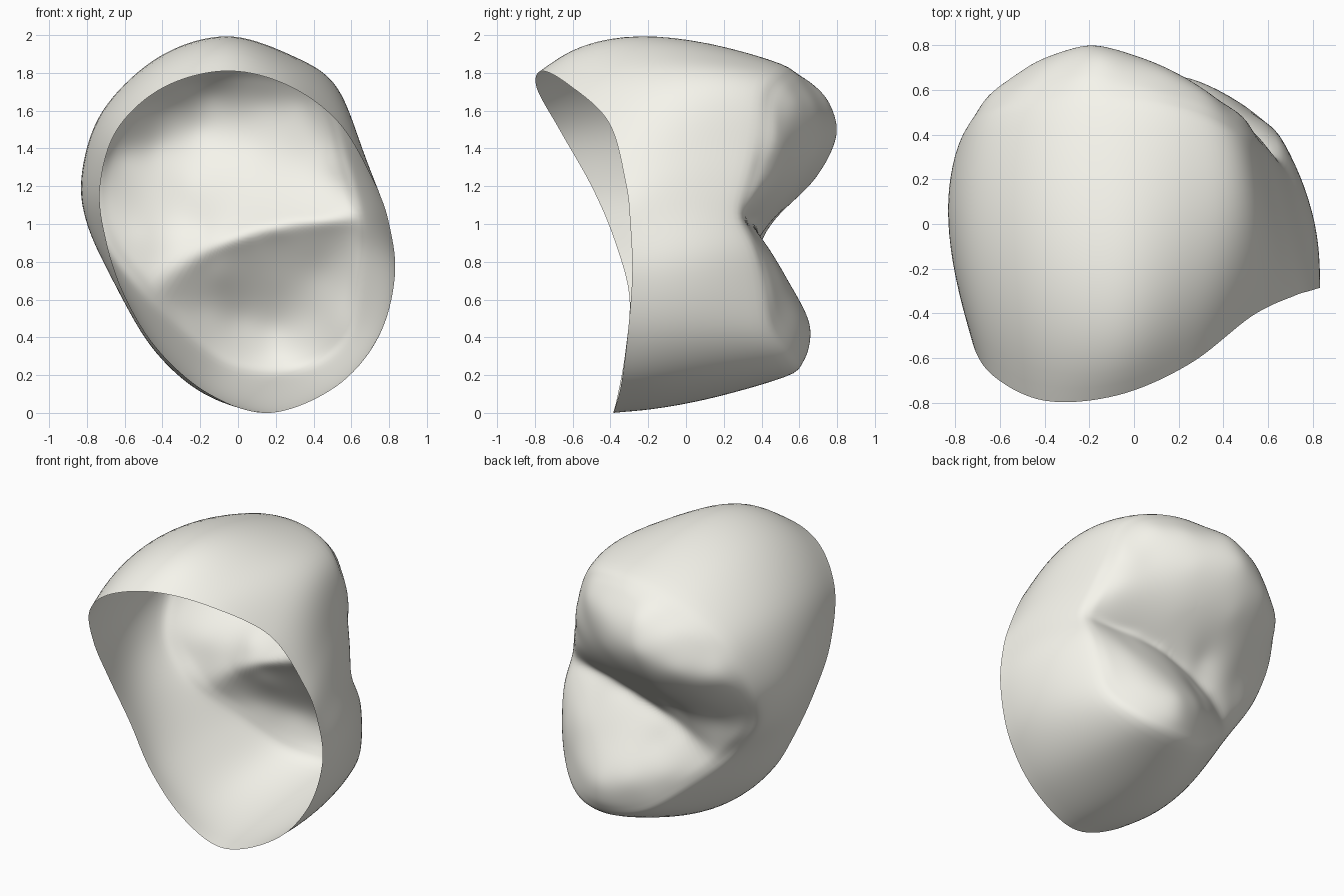
import bpy, bmesh, math
from mathutils import Vector

if "Cube" in bpy.data.objects:
    bpy.data.objects.remove(bpy.data.objects["Cube"])

# Closed control loops (x, z, y), clockwise from the top seen from the front
RIM = [(-.07, 1.81, -.765), (.25, 1.74, -.625), (.53, 1.54, -.41), (.72, 1.22, -.32),
       (.80, 1.0, -.295), (.83, .72, -.285), (.74, .40, -.31), (.52, .14, -.345),
       (.17, 0, -.385), (-.15, .10, -.36), (-.42, .33, -.32), (-.60, .62, -.30),
       (-.70, .92, -.38), (-.73, 1.2, -.50), (-.64, 1.5, -.67), (-.40, 1.72, -.79)]
WALL = [(-.06, 2.0, -.25), (.28, 1.895, -.12), (.53, 1.72, 0), (.66, 1.36, 0),
        (.74, 1.08, 0), (.80, .78, .05), (.73, .42, .05), (.51, .17, .05),
        (.17, .06, .05), (-.15, .11, .05), (-.42, .33, 0), (-.64, .67, 0),
        (-.79, .97, 0), (-.83, 1.25, 0), (-.72, 1.6, -.1), (-.42, 1.89, -.2)]
SHOULDER = [(-.10, 1.83, .56), (.23, 1.82, .51), (.47, 1.70, .41), (.58, 1.35, .36),
            (.66, 1.05, .28), (.66, .82, .38), (.61, .45, .45), (.43, .26, .57),
            (.20, .21, .60), (-.06, .26, .55), (-.28, .42, .45), (-.54, .67, .27),
            (-.74, .95, .28), (-.77, 1.25, .41), (-.66, 1.54, .50), (-.40, 1.74, .55)]

# Back surface: two lobes that meet in a diagonal crease
CREASE = [(-.48, .64, .31), (-.30, .78, .35), (-.12, .88, .36), (.1, .96, .36),
          (.30, 1.0, .34), (.55, 1.03, .30)]
UPPER = [(-.2, 1.5, .80), (-.45, 1.4, .72), (-.15, 1.7, .72), (.15, 1.65, .67), (.1, 1.4, .70),
         (.35, 1.45, .57), (-.25, 1.2, .65), (-.64, 1.35, .59), (.1, 1.15, .54), (.4, 1.2, .47),
         (-.5, .95, .38), (-.2, .98, .42), (-.38, 1.63, .68), (-.5, 1.15, .54),
         (.5, 1.4, .47), (.52, 1.22, .42), (.35, 1.65, .56), (-.6, .8, .30),
         (0, .5, -.1), (.5, .6, -.1), (-.2, .4, -.1)]
LOWER = [(.2, .45, .66), (.4, .5, .58), (0, .5, .61), (.2, .7, .54), (-.2, .55, .50),
         (.45, .75, .49), (.2, .3, .64), (.1, .85, .44), (-.1, .73, .45), (-.35, .55, .41),
         (.6, .65, .45), (.57, .84, .41), (.4, .88, .42),
         (0, 1.4, -.1), (-.4, 1.2, -.1), (.5, 1.4, -.1)]


def lobe(points):
    """Smooth height function y(x, z) through scattered points."""
    def kernel(a, b):
        return math.sqrt((a[0] - b[0]) ** 2 + (a[1] - b[1]) ** 2 + .003)
    n = len(points)
    m = [[kernel(p, q) for q in points] + [p[2]] for p in points]
    for i in range(n):
        k = max(range(i, n), key=lambda r: abs(m[r][i]))
        m[i], m[k] = m[k], m[i]
        for r in range(n):
            if r != i:
                f = m[r][i] / m[i][i]
                m[r] = [a - f * b for a, b in zip(m[r], m[i])]
    w = [m[i][n] / m[i][i] for i in range(n)]
    return lambda x, z: sum(wi * kernel((x, z), p) for wi, p in zip(w, points))


def loop_point(loop, u):
    """Catmull-Rom point on a closed loop, u in 0..1."""
    n = len(loop)
    i, t = int(u * n), u * n - int(u * n)
    a, b, c, d = (Vector(loop[(i + k) % n]) for k in (-1, 0, 1, 2))
    return .5 * (2 * b + (c - a) * t + (2 * a - 5 * b + 4 * c - d) * t * t
                 + (3 * b - a - 3 * c + d) * t ** 3)


upper = lobe(UPPER + CREASE + SHOULDER[:5] + SHOULDER[11:])
lower = lobe(LOWER + CREASE + SHOULDER[4:12])
SEG, WALL_N, BACK_N = 144, 16, 50
CX, CZ = 0, 1.2


def back_y(x, z):
    return max(upper(x, z), lower(x, z))


bm = bmesh.new()
rows = []
# Side wall from rim to shoulder
for j in range(WALL_N + 1):
    t = j / WALL_N
    row = []
    for i in range(SEG):
        r, m, s = (loop_point(l, i / SEG) for l in (RIM, WALL, SHOULDER))
        p = r * (1 - t) * (1 - 2 * t) + m * 4 * t * (1 - t) + s * t * (2 * t - 1)
        row.append(bm.verts.new((p.x, p.z, p.y)))
    rows.append(row)
# Lobed back, closing towards the centre
for j in range(1, BACK_N):
    s = j / BACK_N
    blend = min(1, s / .08)
    row = []
    for i in range(SEG):
        p = loop_point(SHOULDER, i / SEG)
        x, z = p.x + (CX - p.x) * s, p.y + (CZ - p.y) * s
        row.append(bm.verts.new((x, p.z + (back_y(x, z) - p.z) * blend, z)))
    rows.append(row)
for a, b in zip(rows, rows[1:]):
    for i in range(SEG):
        k = (i + 1) % SEG
        bm.faces.new((a[i], b[i], b[k], a[k]))
tip = bm.verts.new((CX, back_y(CX, CZ), CZ))
for i in range(SEG):
    bm.faces.new((rows[-1][i], tip, rows[-1][(i + 1) % SEG]))

# Soften everything except the open rim
inner = [v for v in bm.verts if not v.is_boundary]
for _ in range(6):
    bmesh.ops.smooth_vert(bm, verts=inner, factor=.5, use_axis_x=True, use_axis_y=True, use_axis_z=True)
# Outward normals: the tip faces the back
bm.normal_update()
if tip.normal.y < 0:
    bmesh.ops.reverse_faces(bm, faces=bm.faces)
for f in bm.faces:
    f.smooth = True
mesh = bpy.data.meshes.new("lobed_shell")
bm.to_mesh(mesh)
bm.free()
shell = bpy.data.objects.new("lobed_shell", mesh)
bpy.context.collection.objects.link(shell)

# Pale warm grey
pale = bpy.data.materials.new("pale_grey")
pale.diffuse_color = (.92, .91, .84, 1)
pale.use_nodes = True
pale.node_tree.nodes["Principled BSDF"].inputs["Base Color"].default_value = pale.diffuse_color
mesh.materials.append(pale)
